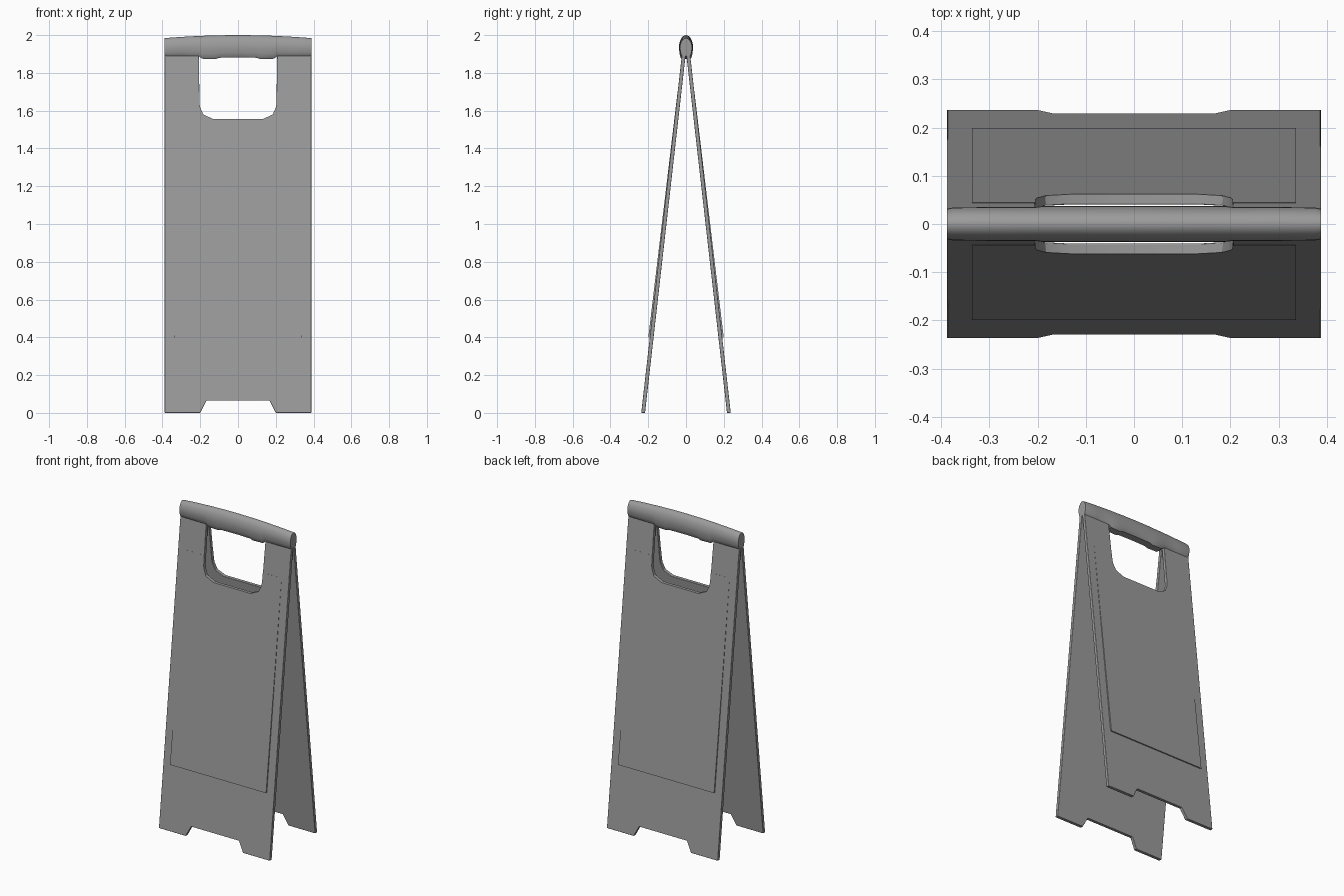
import bpy, bmesh, math
from mathutils import Matrix

if "Cube" in bpy.data.objects:
    bpy.data.objects.remove(bpy.data.objects["Cube"])

grey = bpy.data.materials.new("dark_grey_plastic")
grey.diffuse_color = (0.33, 0.33, 0.33, 1)
grey.use_nodes = True
grey.node_tree.nodes["Principled BSDF"].inputs["Base Color"].default_value = grey.diffuse_color


def finish(name, bm, bevel=0.0, angle=35):
    bmesh.ops.recalc_face_normals(bm, faces=bm.faces)
    me = bpy.data.meshes.new(name)
    bm.to_mesh(me)
    bm.free()
    me.materials.append(grey)
    ob = bpy.data.objects.new(name, me)
    bpy.context.collection.objects.link(ob)
    if bevel:
        mod = ob.modifiers.new("soft_edges", 'BEVEL')
        mod.width = bevel
        mod.segments = 2
        mod.limit_method = 'ANGLE'
        mod.angle_limit = math.radians(30)
    bpy.ops.object.select_all(action='DESELECT')
    ob.select_set(True)
    bpy.context.view_layer.objects.active = ob
    bpy.ops.object.shade_smooth_by_angle(angle=math.radians(angle))
    return ob


def symmetric(half):
    """Close an outline from its right half, listed bottom to top."""
    return half + [(-x, z) for x, z in reversed(half)]


def slab(name, outline, inner, outer, side, bevel=0.0):
    """Leaning slab; inner/outer give the offset from the mid plane at z."""
    bm = bmesh.new()
    lean = lambda z: 0.227 - 0.1135 * z
    a = [bm.verts.new((x, -lean(z) - outer(z), z)) for x, z in outline]
    b = [bm.verts.new((x, -lean(z) - inner(z), z)) for x, z in outline]
    bm.faces.new(a)
    bm.faces.new(b[::-1])
    n = len(a)
    for i in range(n):
        j = (i + 1) % n
        bm.faces.new((a[i], b[i], b[j], a[j]))
    if side == "back":
        bm.transform(Matrix.Rotation(math.pi, 4, 'Z'))
    return finish(f"{side}_{name}", bm, bevel)


# Outlines: leg board with feet and hand opening, and the raised sign area
opening = [(0.204, 1.64), (0.201, 1.62), (0.184, 1.58), (0.13, 1.555)]
board = symmetric([(0.167, 0.065), (0.2, 0), (0.388, 0), (0.388, 1.905),
                   (0.207, 1.905)] + opening)
sign = symmetric([(0.336, 0.4), (0.336, 1.7), (0.205, 1.7)] + opening)

for side in ("front", "back"):
    slab("board", board, lambda z: -0.01, lambda z: 0.01, side, 0.002)
    slab("sign_area", sign, lambda z: 0.0,
         lambda z: 0.0105 + 0.0075 * (1.7 - z) / 1.3, side)

# Top cap: teardrop section swept along x with a gently arched crown
# Section: (half width, height fraction from bottom to crown)
right = [(0.022, 0.0), (0.027, 0.05), (0.032, 0.22), (0.035, 0.42),
         (0.034, 0.6), (0.028, 0.78), (0.019, 0.92), (0.009, 0.98)]
section = right + [(0, 1.0)] + [(-y, h) for y, h in reversed(right)]
# Stations: (x, width factor, bottom z), thicker over the hand opening
half = [(0.0, 1.06, 1.882), (0.1, 1.06, 1.88), (0.12, 1.06, 1.873),
        (0.19, 1.06, 1.875), (0.207, 1.0, 1.888), (0.3, 1.0, 1.888),
        (0.375, 0.98, 1.888), (0.388, 0.9, 1.89)]
stations = [(-x, w, b) for x, w, b in reversed(half[1:])] + half

bm = bmesh.new()
rings = []
for x, w, b in stations:
    crown = 2.0 - 0.016 * (x / 0.388) ** 2
    rings.append([bm.verts.new((x, y * w, b + h * (crown - b))) for y, h in section])
n = len(section)
for r, s in zip(rings, rings[1:]):
    for i in range(n):
        j = (i + 1) % n
        bm.faces.new((r[i], r[j], s[j], s[i]))
bm.faces.new(rings[0][::-1])
bm.faces.new(rings[-1])
finish("top_cap_handle", bm)
